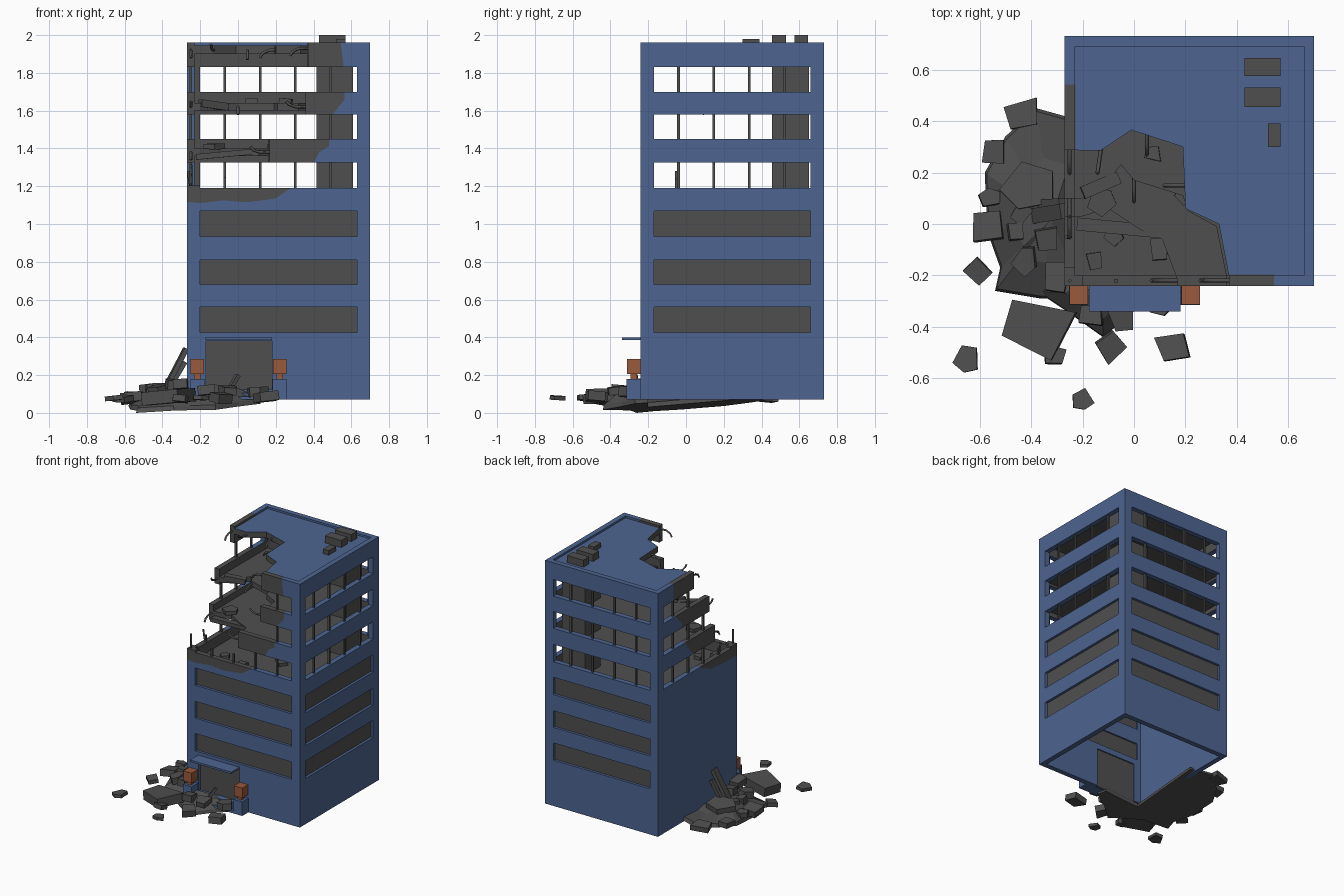
import bpy, bmesh, math, random
from mathutils import Vector, Matrix

if "Cube" in bpy.data.objects:
    bpy.data.objects.remove(bpy.data.objects["Cube"])

random.seed(4)

def material(name, rgb):
    m = bpy.data.materials.new(name)
    m.diffuse_color = (*rgb, 1)
    m.use_nodes = True
    m.node_tree.nodes["Principled BSDF"].inputs["Base Color"].default_value = m.diffuse_color
    return m

BLUE = material("blue_concrete", (0.075, 0.13, 0.285))
GREY = material("charcoal_grey", (0.078, 0.078, 0.078))
ORANGE = material("rust_orange", (0.32, 0.10, 0.045))

def finish(name, bm, mat):
    bmesh.ops.recalc_face_normals(bm, faces=bm.faces)
    me = bpy.data.meshes.new(name)
    bm.to_mesh(me)
    bm.free()
    me.materials.append(mat)
    ob = bpy.data.objects.new(name, me)
    bpy.context.collection.objects.link(ob)
    return ob

def prism(name, pts, axis, lo, hi, mat=GREY):
    """Extrude a 2D outline along an axis."""
    put = {'z': lambda u, v, w: (u, v, w), 'y': lambda u, v, w: (u, w, v),
           'x': lambda u, v, w: (w, u, v)}[axis]
    bm = bmesh.new()
    a = [bm.verts.new(put(u, v, lo)) for u, v in pts]
    b = [bm.verts.new(put(u, v, hi)) for u, v in pts]
    bm.faces.new(a)
    bm.faces.new(b)
    n = len(pts)
    for i in range(n):
        j = (i + 1) % n
        bm.faces.new((a[i], a[j], b[j], b[i]))
    return finish(name, bm, mat)

def box(name, x0, x1, y0, y1, z0, z1, mat=GREY):
    return prism(name, [(x0, y0), (x1, y0), (x1, y1), (x0, y1)], 'z', z0, z1, mat)

def boolean(ob, cutter, op='DIFFERENCE', keep=False):
    m = ob.modifiers.new("cut", 'BOOLEAN')
    m.operation, m.solver, m.object = op, 'EXACT', cutter
    bpy.context.view_layer.objects.active = ob
    bpy.ops.object.modifier_apply(modifier=m.name)
    if not keep:
        bpy.data.objects.remove(cutter)

X0, X1, Y0, Y1, T = -0.27, 0.70, -0.24, 0.73, 0.04
ROWS = [(0.425, 0.56), (0.68, 0.81), (0.935, 1.07), (1.19, 1.325), (1.45, 1.58), (1.70, 1.83)]

# Tower shell: open bottom, hollow upper storeys, sunken roof deck
shell = box("tower_shell", X0, X1, Y0, Y1, 0.07, 1.96, BLUE)
for z0, z1 in ((-0.1, 1.075), (1.11, 1.90), (1.945, 2.1)):
    boolean(shell, box("cutter", X0 + T, X1 - T, Y0 + T, Y1 - T, z0, z1, BLUE))

# Window strips (the left wall is blank on the lower floors) and glazing
for i, (z0, z1) in enumerate(ROWS):
    boolean(shell, box("cutter", -0.20, 0.63, Y0 - .1, Y0 + .06, z0, z1, BLUE))
    boolean(shell, box("cutter", -0.20, 0.63, Y1 - .06, Y1 + .1, z0, z1, BLUE))
    boolean(shell, box("cutter", X1 - .06, X1 + .1, -0.17, 0.66, z0, z1, BLUE))
    if i > 2:
        boolean(shell, box("cutter", X0 - .1, X0 + .06, -0.17, 0.66, z0, z1, BLUE))
    else:
        a, b, e = z0 - .005, z1 + .005, 0.02
        box("front_glass", -0.205, 0.635, Y0 + e, Y0 + e + .008, a, b)
        box("back_glass", -0.205, 0.635, Y1 - e - .008, Y1 - e, a, b)
        box("right_glass", X1 - e - .008, X1 - e, -0.175, 0.665, a, b)

# Doorway
boolean(shell, box("cutter", -0.17, 0.18, Y0 - .1, Y0 + .06, 0.0, 0.38, BLUE))
box("door_panel", -0.175, 0.185, Y0 + .022, Y0 + .03, 0.07, 0.385)

# Blast damage: one broken outline per level
OUT = [(-0.4, -0.4)]
LOW = OUT + [(-0.4, 0.03), (-0.2, 0.03), (-0.1, 0.06), (0.02, -0.02), (0.11, -0.06), (0.17, -0.22), (0.15, -0.4)]
MID = OUT + [(-0.4, 0.1), (-0.2, 0.1), (-0.13, 0.14), (-0.05, 0.23), (0.0, 0.17), (0.19, 0.11),
             (0.21, 0.05), (0.32, -0.01), (0.36, -0.21), (0.35, -0.4)]
TOP = OUT + [(-0.4, 0.29), (-0.13, 0.285), (-0.01, 0.365), (0.19, 0.30), (0.20, 0.06),
             (0.33, 0.0), (0.37, -0.21), (0.37, -0.4)]
for pts, z0, z1 in ((LOW, 1.205, 1.47), (MID, 1.46, 1.72), (TOP, 1.71, 2.1)):
    boolean(shell, prism("cutter", pts, 'z', z0, z1, BLUE))

# Scorched wall areas are split off the shell
front_mark = [(-0.3, 1.12), (-0.2, 1.11), (-0.08, 1.125), (0.05, 1.115), (0.2, 1.135), (0.28, 1.19),
              (0.40, 1.32), (0.43, 1.38), (0.48, 1.41), (0.5, 1.58), (0.565, 1.66), (0.56, 1.83), (0.525, 2.1), (-0.3, 2.1)]
left_mark = [(-0.3, 1.12), (-0.1, 1.11), (0.08, 1.13), (0.2, 1.18), (0.3, 1.33), (0.38, 1.42),
             (0.44, 1.62), (0.53, 1.72), (0.55, 2.1), (-0.3, 2.1)]
for name, mark in (("scorched_front", prism("mark", front_mark, 'y', -0.3, -0.197, GREY)),
                   ("scorched_left", prism("mark", left_mark, 'x', -0.3, -0.227, GREY))):
    part = shell.copy()
    part.data = shell.data.copy()
    part.name = name
    bpy.context.collection.objects.link(part)
    boolean(part, mark, 'INTERSECT', keep=True)
    boolean(shell, mark)
    part.data.materials.clear()
    part.data.materials.append(GREY)
    for p in part.data.polygons:
        p.material_index = 0

# Interior surfaces of the upper storeys are grey
shell.data.materials.clear()
for m in (BLUE, GREY):
    shell.data.materials.append(m)
for p in shell.data.polygons:
    c = p.center
    inside = X0 + .038 < c.x < X1 - .038 and Y0 + .038 < c.y < Y1 - .038
    p.material_index = int(inside and 1.10 < c.z < 1.94)

# Broken upper floor slabs
for name, pts, z in (("floor_five", LOW, 1.36), ("floor_six", MID, 1.60)):
    slab = box(name, X0 + .02, X1 - .02, Y0 + .02, Y1 - .02, z, z + .04)
    boolean(slab, prism("cutter", pts, 'z', z - .1, z + .1))
box("service_core", 0.415, 0.61, 0.455, 0.65, 1.10, 1.91)

# Window posts on the open storeys, short stubs where the wall is gone
for k, (z0, z1) in enumerate(ROWS[3:]):
    for i in range(4):
        u, w = -0.07 + 0.187 * i, 0.007
        for side in ("front", "back", "left", "right"):
            v = u if side in ("front", "back") else u + .03
            top = z1 + .01
            gone = (side == "front" and v < (.17, .36, .38)[k]) or (side == "left" and v < (.04, .11, .3)[k])
            if gone:
                if k:
                    continue
                top = z0 + random.uniform(.04, .11)
            x, y = {"front": (v, Y0 + .02), "back": (v, Y1 - .02),
                    "left": (X0 + .02, v), "right": (X1 - .02, v)}[side]
            box(side + "_post", x - w, x + w, y - w, y + w, z0 - .01, top)

# Hanging slabs and bent reinforcing bars at the broken edges
def beam(name, a, b, w, h, mat=GREY):
    a, b = Vector(a), Vector(b)
    bm = bmesh.new()
    bmesh.ops.create_cube(bm, size=1)
    rot = (b - a).to_track_quat('X', 'Z').to_matrix().to_4x4()
    bm.transform(Matrix.Translation((a + b) / 2) @ rot @ Matrix.Diagonal(((b - a).length, w, h, 1)))
    return finish(name, bm, mat)

beam("hanging_edge", (-0.22, 0.0, 1.355), (0.1, -0.03, 1.385), 0.05, 0.03)
beam("hanging_edge", (-0.2, 0.12, 1.64), (-0.06, 0.18, 1.62), 0.05, 0.04)

def bar(a, d, bend):
    cu = bpy.data.curves.new("bent_bar", 'CURVE')
    cu.dimensions, cu.bevel_depth, cu.bevel_resolution = '3D', 0.008, 0
    cu.materials.append(GREY)
    a, d = Vector(a), Vector(d)
    sp = cu.splines.new('POLY')
    sp.points.add(3)
    for i, p in enumerate((a - d * .3, a + d * .5, a + d + Vector((0, 0, bend * .4)), a + d * 1.2 + Vector((0, 0, bend)))):
        sp.points[i].co = (*p, 1)
    cu.use_fill_caps = True
    bpy.context.collection.objects.link(bpy.data.objects.new("bent_bar", cu))

for p, d, b in (((-.25, .28, 1.92), (0, -.07, 0), -.04), ((-.13, .28, 1.92), (-.01, -.07, 0), .03),
                ((.05, .34, 1.92), (0, -.06, 0), -.05), ((.20, .15, 1.92), (-.07, 0, 0), -.04),
                ((.36, -.22, 1.93), (-.07, 0, 0), -.04), ((-.25, .10, 1.62), (0, -.06, 0), .03),
                ((0, .17, 1.62), (0, -.07, 0), -.04), ((.34, -.22, 1.62), (-.07, 0, 0), .03),
                ((-.25, .03, 1.38), (0, -.07, 0), -.04), ((.15, -.22, 1.38), (-.07, 0, 0), .03),
                ((-.25, -.22, 1.20), (0, 0, .07), .03), ((-.25, -.05, 1.2), (-.01, 0, .05), .02)):
    bar(p, d, b)

# Roof equipment
box("roof_unit", 0.43, 0.57, 0.575, 0.645, 1.94, 2.0)
box("roof_unit", 0.43, 0.57, 0.455, 0.53, 1.94, 2.0)
box("roof_vent", 0.52, 0.57, 0.30, 0.39, 1.94, 1.98)

# Entrance: canopy, steps and planters with orange cubes
box("canopy", -0.175, 0.18, -0.34, -0.22, 0.385, 0.40, BLUE)
for i in range(3):
    box("step", -0.18, 0.185, -0.315 + .025 * i, -0.22, 0.07, 0.088 + .018 * i, BLUE)
for x in (-0.215, 0.22):
    box("planter_base", x - .037, x + .037, -0.315, -0.235, 0.07, 0.18, BLUE)
    box("planter_neck", x - .017, x + .017, -0.295, -0.26, 0.18, 0.21, ORANGE)
    box("planter_cube", x - .036, x + .036, -0.313, -0.241, 0.207, 0.285, ORANGE)

# Rubble heaps: faceted mounds on a sloping underside
def mound(name, outline, centre, top):
    bm = bmesh.new()
    base = lambda x, y: max(0, 0.06 * ((x + .54) / .8 + (y + .26) / .7))
    rings = []
    for s, h in ((1, 0), (0.97, .04), (0.55, .75)):
        ring = []
        for x, y in outline:
            px, py = centre[0] + (x - centre[0]) * s, centre[1] + (y - centre[1]) * s
            b = base(px, py)
            z = b if h == 0 else b + .025 if h < .1 else top * random.uniform(.6, .9)
            ring.append(bm.verts.new((px, py, z)))
        rings.append(ring)
    n = len(outline)
    for r, q in zip(rings, rings[1:]):
        for i in range(n):
            bm.faces.new((r[i], r[(i + 1) % n], q[(i + 1) % n], q[i]))
    tip = bm.verts.new((*centre, top))
    for i in range(n):
        bm.faces.new((rings[2][i], rings[2][(i + 1) % n], tip))
    bm.faces.new(rings[0])
    finish(name, bm, GREY)

mound("side_rubble", [(-.2, .40), (-.38, .45), (-.5, .34), (-.58, .2), (-.57, -.03), (-.52, -.17), (-.54, -.26),
                      (-.36, -.29), (-.2, -.28)], (-.32, .02), .145)
mound("front_rubble", [(-.38, -.26), (-.26, -.34), (-.12, -.44), (0, -.34), (.12, -.27), (.1, -.2), (-.3, -.2)],
      (-.12, -.28), .15)

# Loose chunks: position, radius, height, tilt
def chunk(x, y, z, r, h, tilt=.15):
    n = random.choice((4, 4, 5))
    turn = random.uniform(0, 6)
    pts = []
    for i in range(n):
        a = turn + (i + random.uniform(-.2, .2)) * math.tau / n
        k = r * random.uniform(.8, 1.1)
        pts.append((k * math.cos(a), k * math.sin(a)))
    ob = prism("rubble_chunk", pts, 'z', -h / 2, h / 2)
    ob.location = (x, y, z)
    ob.rotation_euler = (random.uniform(-tilt, tilt), random.uniform(-tilt, tilt), 0)

for x, y, z, r, h in ((-.43, .43, .08, .075, .04), (-.55, .28, .08, .06, .04), (-.56, .10, .09, .045, .04),
                      (-.57, -.02, .08, .08, .05), (-.60, -.19, .075, .06, .03), (-.645, -.53, .08, .058, .025),
                      (-.37, -.40, .085, .15, .07), (-.31, -.51, .075, .05, .035), (-.09, -.47, .08, .07, .05),
                      (.15, -.475, .085, .075, .05), (-.20, -.685, .08, .045, .022), (-.41, .15, .13, .11, .04),
                      (-.42, -.14, .12, .06, .05), (-.34, -.06, .15, .06, .05), (-.46, -.03, .12, .05, .05),
                      (-.44, .05, .12, .05, .04), (-.30, -.2, .15, .07, .05), (-.05, -.36, .12, .07, .04),
                      (-.17, -.36, .12, .06, .05), (.1, -.3, .11, .06, .05)):
    chunk(x, y, z, r, h)
# Debris lying on the broken floors
for x, y, z, r in ((-.08, -.05, 1.12, .045), (.1, -.1, 1.12, .055), (-.15, -.14, 1.12, .04), (-.13, .09, 1.41, .06),
                   (.2, .12, 1.41, .05), (.07, .27, 1.65, .04), (.25, .3, 1.65, .05), (.3, .1, 1.12, .06)):
    chunk(x, y, z, r, .03, .1)

# Fallen beams leaning on the heap
beam("fallen_beam", (-0.40, .03, .10), (-0.275, .05, .34), .06, .025)
beam("fallen_beam", (-0.38, .08, .10), (-0.28, .085, .27), .03, .025)
beam("fallen_beam", (-0.06, -.30, .10), (0.0, -.27, .20), .03, .02)
